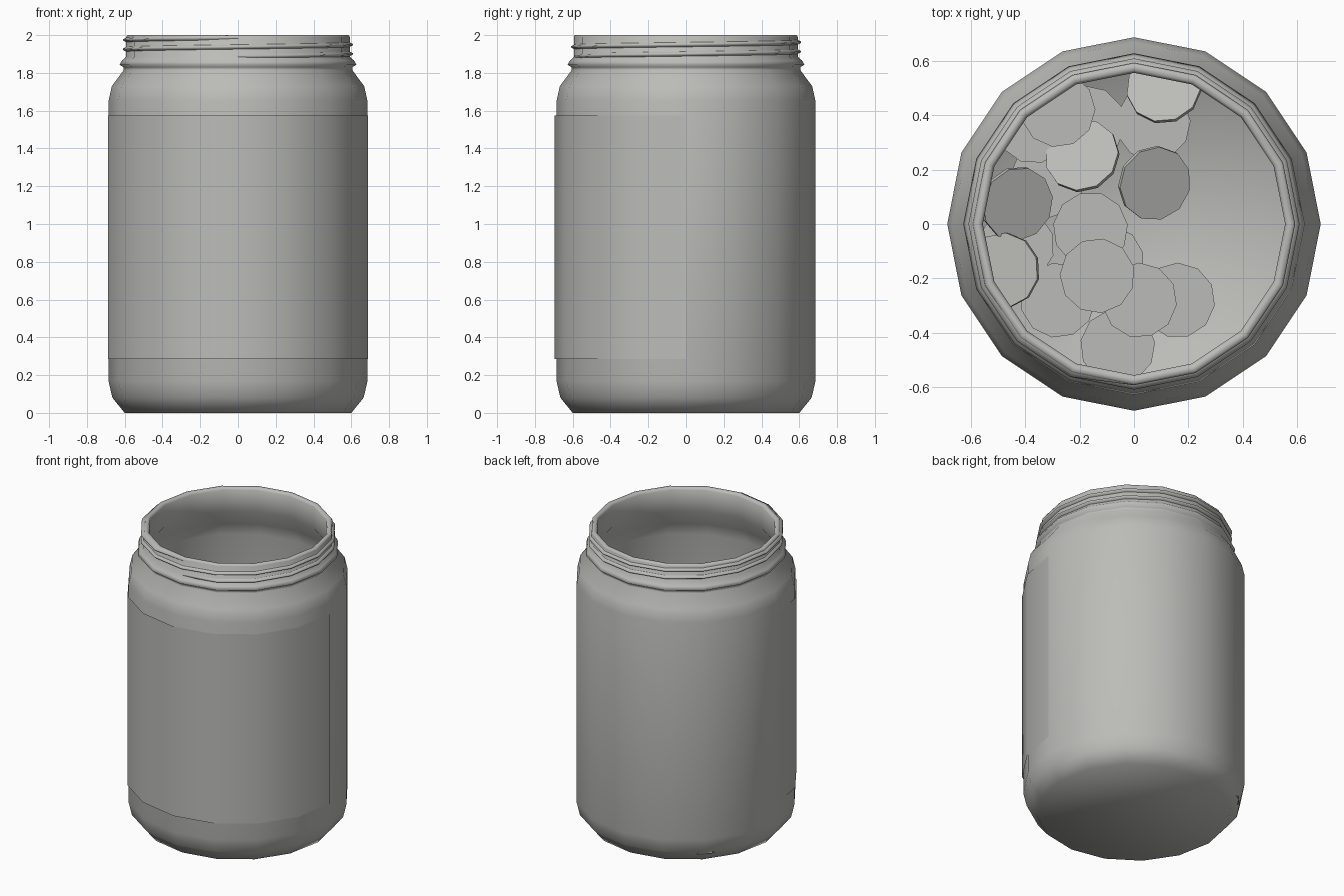
import bpy, bmesh, math
from mathutils import Matrix, Vector, Euler

if "Cube" in bpy.data.objects:
    bpy.data.objects.remove(bpy.data.objects["Cube"])

SIDES = 16


def material(name, rgb):
    m = bpy.data.materials.new(name)
    m.diffuse_color = (*rgb, 1)
    m.use_nodes = True
    m.node_tree.nodes["Principled BSDF"].inputs["Base Color"].default_value = m.diffuse_color
    return m


grey = material("plain grey", (0.5, 0.5, 0.48))


def finish(name, bm, smooth=True):
    bmesh.ops.recalc_face_normals(bm, faces=bm.faces)
    for f in bm.faces:
        f.smooth = smooth
    me = bpy.data.meshes.new(name)
    bm.to_mesh(me)
    bm.free()
    me.materials.append(grey)
    ob = bpy.data.objects.new(name, me)
    bpy.context.collection.objects.link(ob)
    return ob


def polar(r, a, z):
    return Vector((r * math.cos(a), r * math.sin(a), z))


# Jar body: outer profile, lip, then inner wall down to the floor
profile = [(0.60, 0), (0.665, 0.08), (0.686, 0.17), (0.686, 1.65), (0.668, 1.73),
           (0.605, 1.815), (0.605, 1.83), (0.627, 1.843), (0.615, 1.865), (0.592, 1.885),
           (0.592, 1.99), (0.585, 2.0), (0.565, 2.0), (0.555, 1.985), (0.555, 1.84),
           (0.63, 1.72), (0.65, 1.64), (0.65, 0.18), (0.63, 0.10), (0.57, 0.03)]
bm = bmesh.new()
rings = [[bm.verts.new(polar(r, 2 * math.pi * i / SIDES, z)) for i in range(SIDES)]
         for r, z in profile]
for a, b in zip(rings, rings[1:]):
    for i in range(SIDES):
        j = (i + 1) % SIDES
        bm.faces.new((a[i], a[j], b[j], b[i]))
bm.faces.new(rings[0])
bm.faces.new(rings[-1])
finish("glass_jar", bm)

# Screw thread: triangular ridge winding twice round the neck
bm = bmesh.new()
pitch, last = 0.055, None
for i in range(2 * SIDES + 1):
    a = -math.pi / 2 + 2 * math.pi * i / SIDES
    z = 1.888 + pitch * i / SIDES * 0.9
    h = 0.0 if i in (0, 2 * SIDES) else 0.016
    sec = [bm.verts.new(polar(0.590, a, z - 0.013)),
           bm.verts.new(polar(0.592 + h, a, z - 0.004)),
           bm.verts.new(polar(0.592 + h, a, z + 0.004)),
           bm.verts.new(polar(0.590, a, z + 0.013))]
    if last:
        for k in range(3):
            bm.faces.new((last[k], sec[k], sec[k + 1], last[k + 1]))
    last = sec
finish("screw_thread", bm)

# Label: thin sheet wrapped round the front half
bm = bmesh.new()
last = None
for i in range(SIDES // 2 + 1):
    a = -math.pi + 2 * math.pi * i / SIDES
    r = 0.688 + 0.007 * abs(math.sin(a))
    pair = [bm.verts.new(polar(r, a, z)) for z in (0.285, 1.575)]
    if last:
        bm.faces.new((last[0], pair[0], pair[1], last[1]))
    last = pair
label = finish("front_label", bm)

# Coins heaped on the floor: x, y, z, tilt about x, tilt about y
coins = [
    (0.16, -0.28, 0.045, 0, 0), (-0.28, -0.28, 0.045, 0, 0), (-0.06, -0.45, 0.045, 0, 0),
    (-0.10, -0.14, 0.045, 0, 0), (-0.37, 0.36, 0.07, 0, 0), (-0.17, 0.37, 0.045, 0, 0),
    (0.07, 0.37, 0.045, 0, 0), (-0.32, 0.16, 0.045, 0, 0), (-0.43, -0.08, 0.045, 0, 0),
    (0.02, -0.28, 0.07, 0, 0), (-0.28, 0.42, 0.095, 0, 0), (-0.16, -0.02, 0.07, 0, 0),
    (-0.135, -0.19, 0.095, 0, 0), (0.075, 0.15, 0.10, 12, 20),
    (0.11, 0.50, 0.13, -22, -8), (-0.19, 0.25, 0.11, -20, -14),
    (-0.43, 0.075, 0.12, 12, 22), (-0.48, -0.17, 0.12, 0, -18),
]
bm = bmesh.new()
for n, (x, y, z, tx, ty) in enumerate(coins):
    rot = Euler((math.radians(tx), math.radians(ty), 0)).to_matrix().to_4x4()
    spin = Matrix.Rotation(n * 0.7, 4, 'Z')
    bmesh.ops.create_cone(bm, cap_ends=True, segments=11, radius1=0.138, radius2=0.138,
                          depth=0.022, matrix=Matrix.Translation((x, y, z)) @ rot @ spin)
finish("coins", bm, smooth=False)
